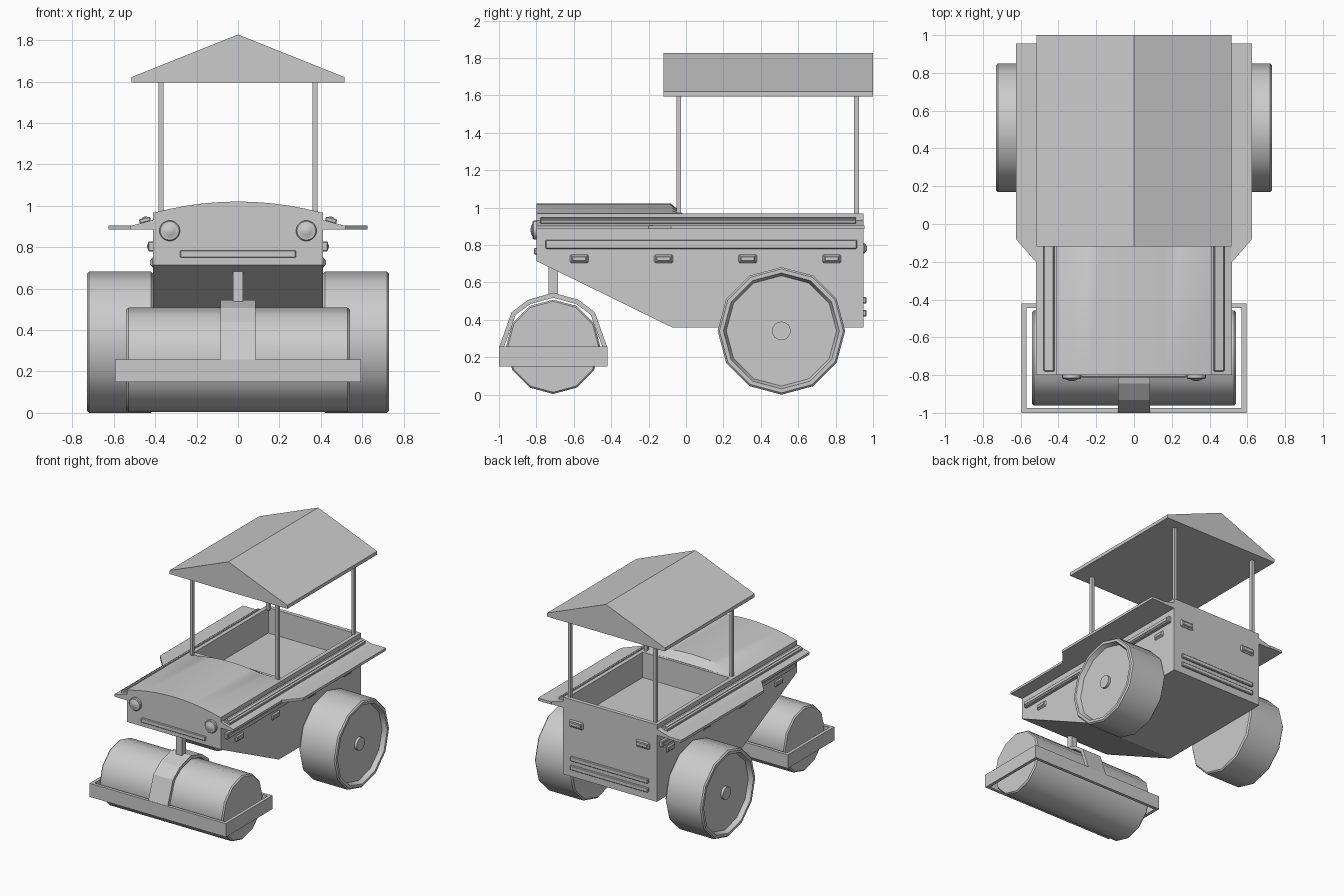
import bpy, bmesh
from math import sin, cos, pi, radians, atan2
from mathutils import Vector, Matrix

if "Cube" in bpy.data.objects:
    bpy.data.objects.remove(bpy.data.objects["Cube"])


def finish(name, bm, smooth=None):
    bmesh.ops.recalc_face_normals(bm, faces=bm.faces[:])
    me = bpy.data.meshes.new(name)
    bm.to_mesh(me)
    bm.free()
    if smooth:
        me.shade_smooth()
        me.set_sharp_from_angle(angle=radians(smooth))
    ob = bpy.data.objects.new(name, me)
    bpy.context.collection.objects.link(ob)
    return ob


def place(axis, p, t):
    """2D profile point p at distance t along the axis."""
    a, b = p
    return {'x': (t, a, b), 'y': (a, t, b), 'z': (a, b, t)}[axis]


def prism_bm(axis, pts, a, b):
    bm = bmesh.new()
    r0 = [bm.verts.new(place(axis, p, a)) for p in pts]
    r1 = [bm.verts.new(place(axis, p, b)) for p in pts]
    bm.faces.new(r0)
    bm.faces.new(r1)
    n = len(pts)
    for i in range(n):
        j = (i + 1) % n
        bm.faces.new((r0[i], r0[j], r1[j], r1[i]))
    return bm


def prism(name, axis, pts, a, b):
    return finish(name, prism_bm(axis, pts, a, b))


def box(name, x, y, z, bevel=0, tilt=0):
    bm = bmesh.new()
    c = Vector((sum(x) / 2, sum(y) / 2, sum(z) / 2))
    size = (abs(x[1] - x[0]), y[1] - y[0], z[1] - z[0])
    bmesh.ops.create_cube(bm, size=1)
    bmesh.ops.scale(bm, vec=size, verts=bm.verts)
    if bevel:
        bmesh.ops.bevel(bm, geom=bm.edges[:], offset=bevel, segments=1, affect='EDGES')
    bm.transform(Matrix.Translation(c) @ Matrix.Rotation(tilt, 4, 'Y'))
    return finish(name, bm)


def lathe(name, axis, centre, profile, n):
    """Revolve (distance, radius) points round an axis; ends on radius 0."""
    bm = bmesh.new()
    rings = []
    for d, r in profile:
        count = n if r > 0 else 1
        rings.append([bm.verts.new(place(axis, (centre[0] + r * cos(2 * pi * i / n),
                                                centre[1] + r * sin(2 * pi * i / n)), d))
                      for i in range(count)])
    for p, q in zip(rings, rings[1:]):
        for i in range(n):
            j = (i + 1) % n
            if len(p) == 1:
                bm.faces.new((p[0], q[i], q[j]))
            elif len(q) == 1:
                bm.faces.new((p[i], p[j], q[0]))
            else:
                bm.faces.new((p[i], p[j], q[j], q[i]))
    return finish(name, bm, 35)


# Body hull with the open cab sunk into its top
hull = prism_bm('x', [(-.80, .715), (-.075, .36), (.95, .36), (.95, .968), (-.80, .968)], -.41, .41)
bmesh.ops.recalc_face_normals(hull, faces=hull.faces[:])
top = max(hull.faces, key=lambda f: f.calc_center_median().z)
bmesh.ops.inset_region(hull, faces=[top], thickness=.045)
for v in top.verts:
    if v.co.y < 0:
        v.co.y = 0
floor = bmesh.ops.extrude_discrete_faces(hull, faces=[top])['faces'][0]
bmesh.ops.translate(hull, verts=floor.verts[:], vec=(0, 0, -.20))
finish("body", hull)

# Arched bonnet, sloping down to the cab
bm = bmesh.new()
N = 10
rows = []
for y, h in ((-.80, .055), (-.08, .055), (-.02, .004)):
    xs = [-.41 + .82 * i / N for i in range(N + 1)]
    arch = [bm.verts.new((x, y, .966 + h * (1 - (x / .41) ** 2))) for x in xs]
    base = [bm.verts.new((.41, y, .95)), bm.verts.new((-.41, y, .95))]
    rows.append(arch + base)
for p, q in zip(rows, rows[1:]):
    for i in range(len(p)):
        j = (i + 1) % len(p)
        bm.faces.new((p[i], p[j], q[j], q[i]))
bm.faces.new(rows[0])
bm.faces.new(rows[-1])
finish("bonnet", bm, 30)

# Gabled roof
prism("roof", 'y', [(-.515, 1.595), (.515, 1.595), (.515, 1.622), (0, 1.828), (-.515, 1.622)], -.12, 1.0)

for s, side in ((1, "right"), (-1, "left")):
    # Roof posts
    for y, end in ((-.038, "front"), (.912, "rear")):
        box(f"roof_post_{end}_{side}", (s * .36, s * .385), (y - .0125, y + .0125), (.955, 1.6))

    # Side ledge and the wider fender plate
    prism(f"side_ledge_{side}", 'y', [(s * .40, .935), (s * .52, .903), (s * .52, .885), (s * .40, .885)], -.80, .95)
    prism(f"fender_{side}", 'z', [(s * .51, -.20), (s * .52, -.20), (s * .625, -.08), (s * .625, .955), (s * .51, .955)],
          .885, .905)

    # Trim rails, each with a raised centre strip
    box(f"ledge_rail_{side}", (s * .422, s * .477), (-.78, .91), (.92, .942), .004, s * .26)
    box(f"ledge_rail_strip_{side}", (s * .44, s * .46), (-.77, .90), (.93, .948), 0, s * .26)
    box(f"side_rail_{side}", (s * .405, s * .435), (-.75, .915), (.78, .828), .005)
    box(f"side_rail_strip_{side}", (s * .42, s * .44), (-.735, .90), (.795, .813))

    # Side marker lights
    for i in range(4):
        y = -.57 + .45 * i
        box(f"side_light_{i}_{side}", (s * .40, s * .42), (y - .05, y + .05), (.703, .750), .008)
        box(f"side_light_lens_{i}_{side}", (s * .41, s * .425), (y - .038, y + .038), (.714, .739), .004)

    # Headlights: bezel and domed lens
    lathe(f"headlight_{side}", 'y', (s * .33, .88),
          [(-.79, 0), (-.79, .05), (-.815, .05), (-.82, .045), (-.82, .035), (-.828, .022), (-.832, 0)], 20)

    # Tail lights
    box(f"tail_light_{side}", (s * .23, s * .35), (.94, .962), (.755, .81), .008)
    box(f"tail_light_lens_{side}", (s * .245, s * .335), (.95, .967), (.768, .797), .004)

    # Rear wheels with dished face and hub
    lathe(f"rear_wheel_{side}", 'x', (.51, .341),
          [(s * .41, 0), (s * .41, .33), (s * .42, .341), (s * .72, .341), (s * .73, .331),
           (s * .73, .31), (s * .695, .295), (s * .695, 0)], 12)
    lathe(f"wheel_hub_{side}", 'x', (.51, .341),
          [(s * .68, 0), (s * .68, .05), (s * .715, .05), (s * .715, 0)], 16)

# Front grille bar and rear bumper bars
box("grille_bar", (-.28, .28), (-.812, -.79), (.75, .785), .004)
for i, z in enumerate((.505, .435)):
    box(f"rear_bar_{i}", (-.34, .34), (.94, .965), (z - .018, z + .018), .005)

# Front roller drum
lathe("roller_drum", 'x', (-.71, .256),
      [(-.54, 0), (-.54, .243), (-.53, .252), (.53, .252), (.54, .243), (.54, 0)], 12)

# Rectangular roller frame
for s, side in ((1, "right"), (-1, "left")):
    box(f"roller_frame_{side}", (s * .57, s * .595), (-1.0, -.42), (.15, .257))
for y, end in ((-1.0, "front"), (-.445, "rear")):
    box(f"roller_frame_{end}", (-.571, .571), (y, y + .025), (.15, .257))

# Arched yoke over the drum and the steering post
half_out = [(.29, .25), (.223, .44), (.135, .507), (0, .545)]
half_in = [(.265, .25), (.2, .428), (.122, .485), (0, .518)]
outer = half_out + [(-a, z) for a, z in half_out[-2::-1]]
inner = half_in + [(-a, z) for a, z in half_in[-2::-1]]
prism("roller_yoke", 'x', [(a - .71, z) for a, z in outer + inner[::-1]], -.085, .085)
box("steering_post", (-.025, .025), (-.735, -.685), (.53, .70))
